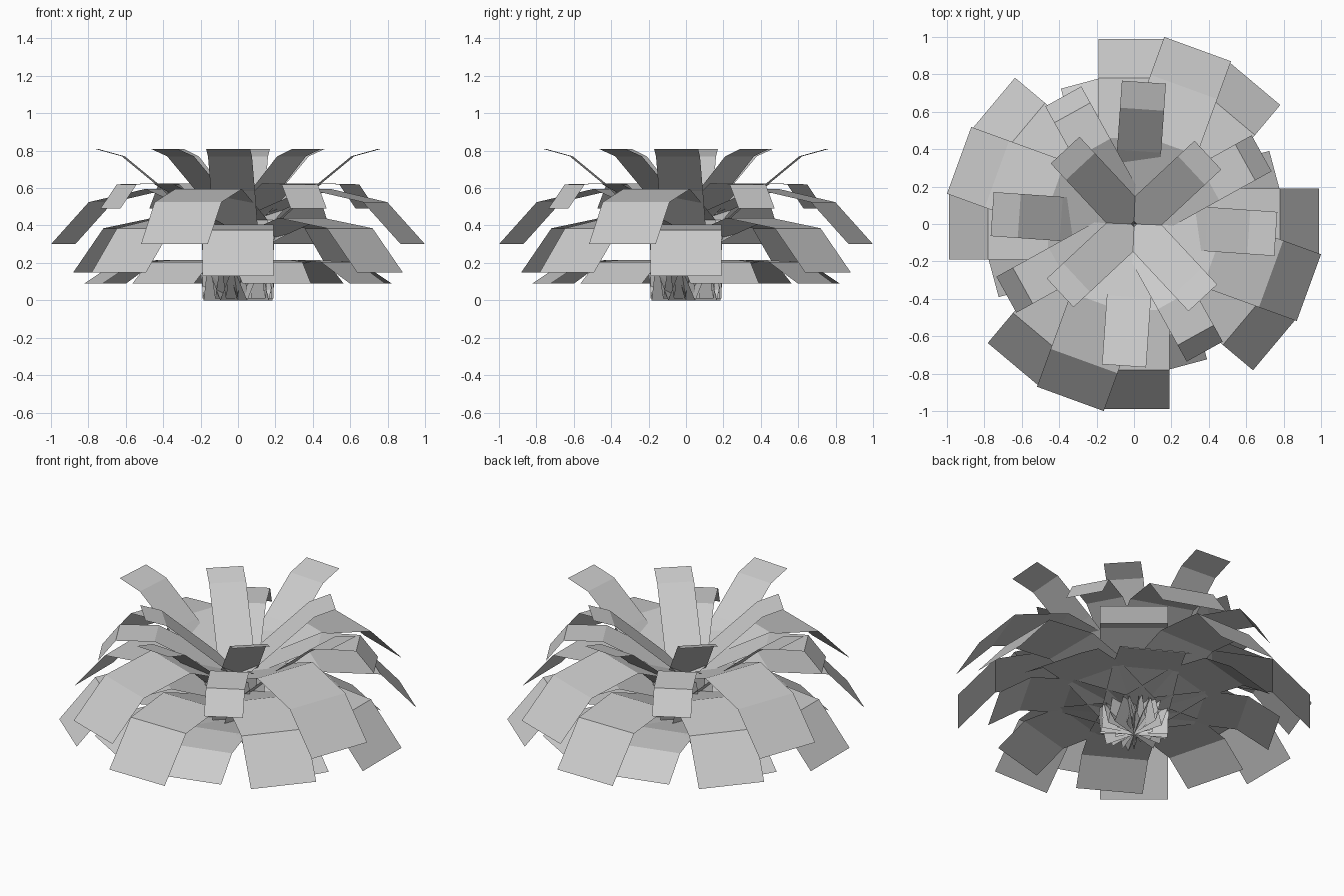
import bpy
from math import cos, sin, radians

if "Cube" in bpy.data.objects:
    bpy.data.objects.remove(bpy.data.objects["Cube"])


def leaf(name, angle, half_width, profile):
    """One flat strip leaf: profile is (radius, height) points from base to tip."""
    a = radians(angle)
    verts, faces = [], []
    for r, z in profile:
        for t in (-half_width, half_width):
            verts.append((r * cos(a) - t * sin(a), r * sin(a) + t * cos(a), z))
    for i in range(len(profile) - 1):
        b = 2 * i
        faces.append((b, b + 2, b + 3, b + 1))
    mesh = bpy.data.meshes.new(name)
    mesh.from_pydata(verts, [], faces)
    obj = bpy.data.objects.new(name, mesh)
    bpy.context.collection.objects.link(obj)


# Each whorl has four leaves: name, first angle, half width, bent profile
whorls = [
    # short ground leaves
    ("ground_leaf", 15, .19, [(0, .0), (.06, .14), (.38, .215), (.62, .205), (.80, .09)]),
    ("ground_leaf", -30, .19, [(0, .0), (.06, .14), (.38, .215), (.62, .205), (.80, .09)]),
    # long drooping leaves
    ("low_leaf", 0, .19, [(0, .01), (.06, .25), (.46, .405), (.78, .375), (.99, .13)]),
    ("middle_leaf", -40, .19, [(0, .01), (.06, .31), (.44, .44), (.78, .385), (.99, .15)]),
    ("high_leaf", -20, .19, [(0, .01), (.06, .43), (.46, .595), (.78, .525), (.995, .30)]),
    # narrow upper leaves
    ("narrow_leaf", 29, .11, [(0, .01), (.06, .43), (.46, .625), (.68, .62), (.78, .49)]),
    ("rising_leaf", 86, .118, [(0, .01), (.06, .28), (.39, .585), (.615, .77), (.76, .81)]),
    ("crown_leaf", 43, .105, [(0, .01), (.01, .41), (.42, .77), (.54, .81)]),
]

for name, start, half_width, profile in whorls:
    for k in range(4):
        leaf(name, start + 90 * k, half_width, profile)
